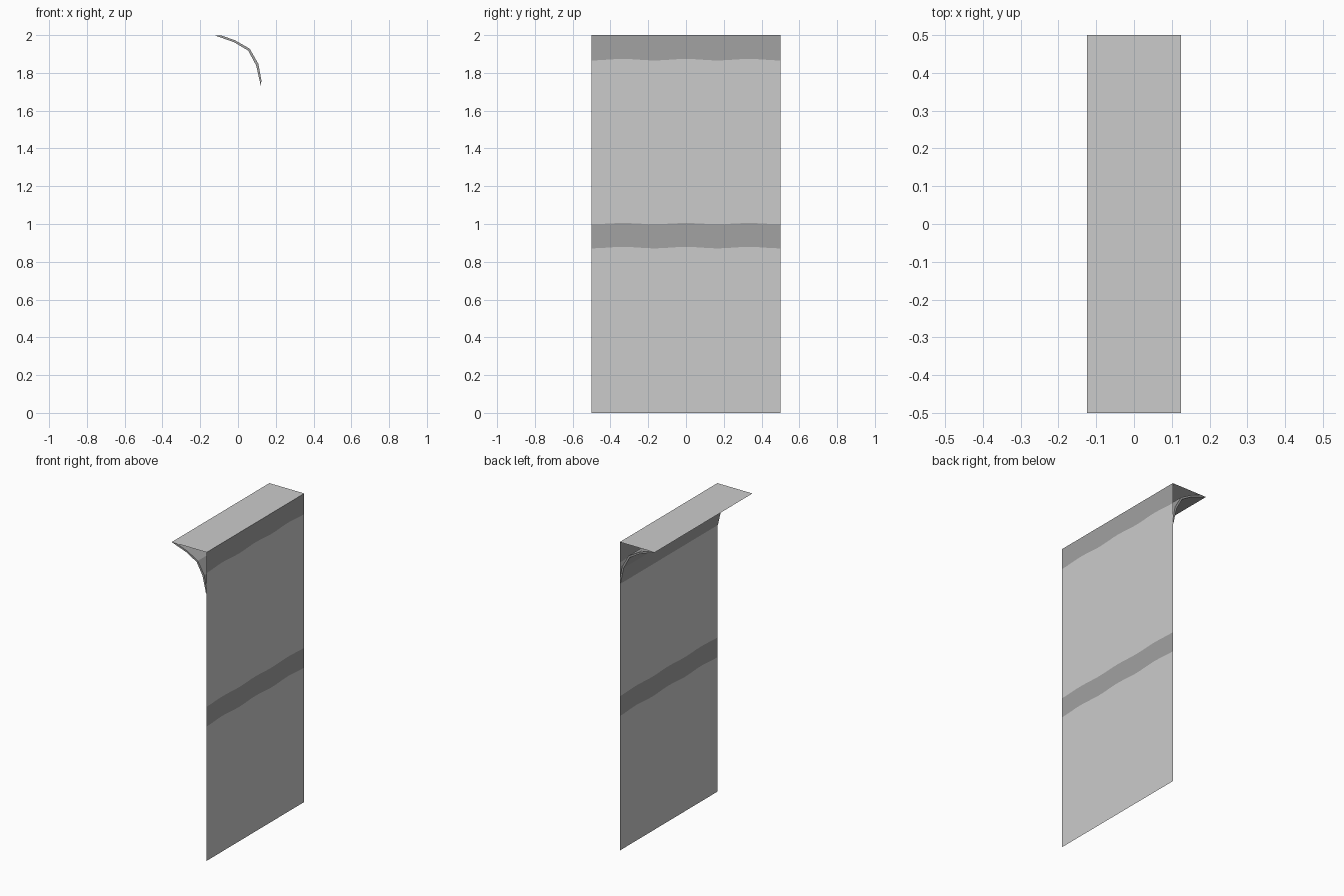
import bpy, bmesh, math

if "Cube" in bpy.data.objects:
    bpy.data.objects.remove(bpy.data.objects["Cube"])


def mat(name, v):
    m = bpy.data.materials.new(name)
    m.diffuse_color = (v, v, v, 1)
    m.use_nodes = True
    m.node_tree.nodes["Principled BSDF"].inputs["Base Color"].default_value = m.diffuse_color
    return m


light = mat("light grey", 0.60)
dark = mat("dark grey", 0.36)


def make(name, bm, mats):
    me = bpy.data.meshes.new(name)
    bm.to_mesh(me)
    bm.free()
    for m in mats:
        me.materials.append(m)
    ob = bpy.data.objects.new(name, me)
    bpy.context.collection.objects.link(ob)
    return ob


# Wall panel: one sheet split into rows, with slightly wavy band edges
bm = bmesh.new()
cols = 24
rows = [(0, 0), (0.875, 0.004), (1.002, 0.003), (1.87, 0.004), (2, 0)]
grid = []
for z, amp in rows:
    grid.append([bm.verts.new((0.125, -0.5 + i / cols,
                 z + amp * math.cos(6 * math.pi * (-0.5 + i / cols))))
                 for i in range(cols + 1)])
for r in range(len(rows) - 1):
    for i in range(cols):
        f = bm.faces.new((grid[r][i], grid[r][i + 1],
                          grid[r + 1][i + 1], grid[r + 1][i]))
        f.material_index = r % 2
make("wall_panel", bm, [light, dark])

# Top ledge
bm = bmesh.new()
bm.faces.new([bm.verts.new((x, y, 2)) for x, y in
              ((-0.125, -0.5), (0.125, -0.5), (0.125, 0.5), (-0.125, 0.5))])
make("top_ledge", bm, [light])

# Curved cove under the ledge: thin profile extruded along y
lower = [(-0.125, 1.999), (-0.02, 1.962), (0.054, 1.918), (0.096, 1.84), (0.121, 1.73)]
upper = [(0.124, 1.76), (0.108, 1.847), (0.062, 1.928), (-0.015, 1.972), (-0.09, 1.999)]
bm = bmesh.new()
front = bm.faces.new([bm.verts.new((x, -0.5, z)) for x, z in lower + upper])
ext = bmesh.ops.extrude_face_region(bm, geom=[front], use_keep_orig=True)
for v in ext["geom"]:
    if isinstance(v, bmesh.types.BMVert):
        v.co.y = 0.5
bmesh.ops.recalc_face_normals(bm, faces=bm.faces)
make("curved_cove", bm, [dark])
